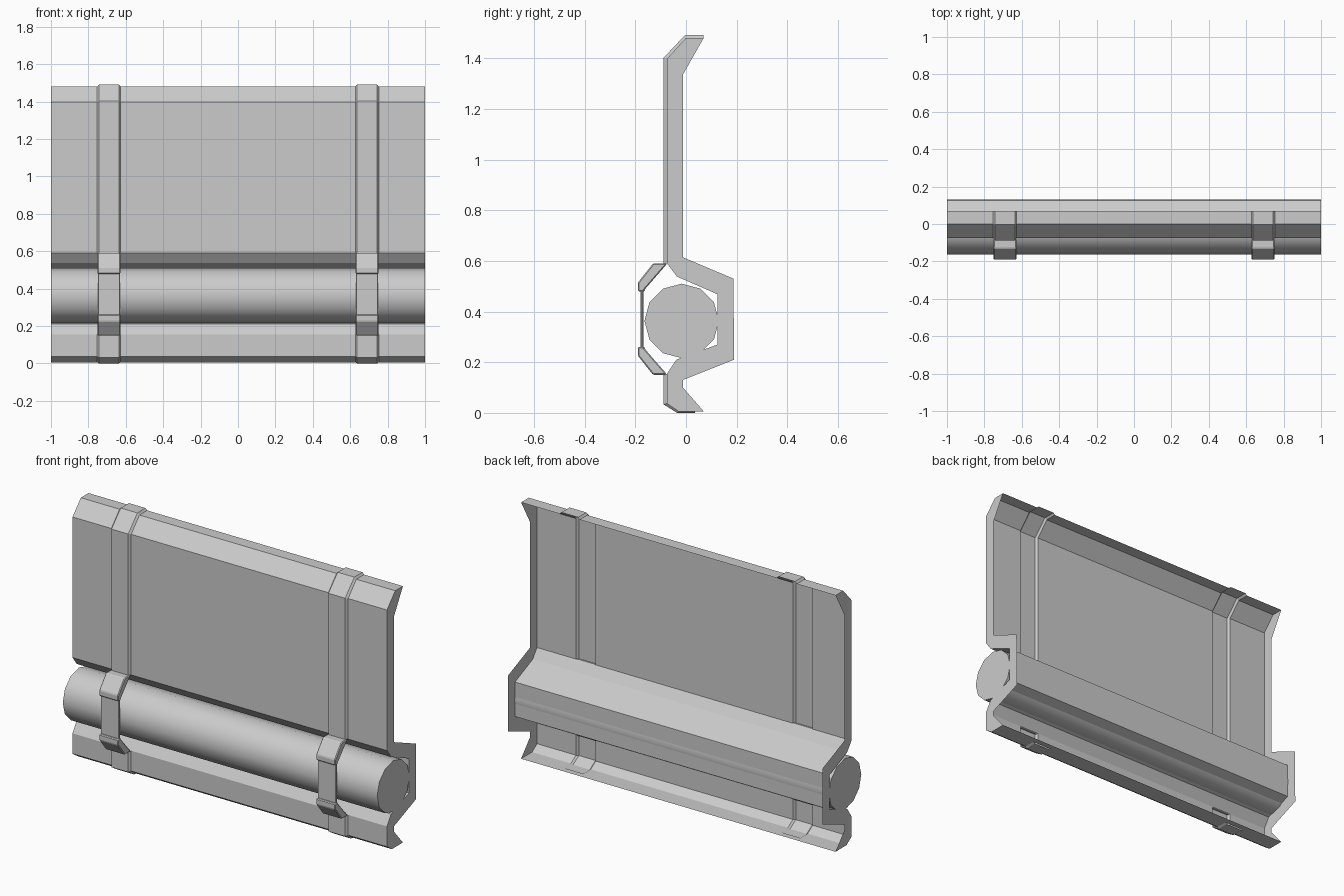
import bpy, bmesh, math

if "Cube" in bpy.data.objects:
    bpy.data.objects.remove(bpy.data.objects["Cube"])

# profiles in (y, z), running from top to bottom along the front skin
UPPER = [(.07, 1.48), (0, 1.48), (-.075, 1.398), (-.075, .59)]
CHANNEL = [(-.075, .59), (-.036, .538), (.125, .468), (.125, .27), (-.038, .21), (-.075, .154)]
LOWER = [(-.075, .154), (-.075, .037), (-.03, .006), (.035, .006)]
LIP = [(.035, .006), (.07, .006)]
FLANGE = [(-.012, .1), (-.012, .13), (.19, .21), (.187, .53), (-.012, .614), (-.012, 1.335)]
STRAP_UPPER = [(.07, 1.491), (-.004, 1.491), (-.088, 1.402), (-.088, .59)]
STRAP_LOWER = [(-.088, .154), (-.088, .033), (-.035, 0), (.035, 0)]
STRAP_X, BASE_W, TOP_W = .69, .063, .053


def finish(name, bm, solid=False):
    bmesh.ops.remove_doubles(bm, verts=bm.verts, dist=1e-5)
    if solid:
        bmesh.ops.recalc_face_normals(bm, faces=bm.faces)
    me = bpy.data.meshes.new(name)
    bm.to_mesh(me)
    bm.free()
    ob = bpy.data.objects.new(name, me)
    bpy.context.collection.objects.link(ob)
    return ob


def sheet(bm, path0, x0, path1, x1):
    """Skin between two matching profiles."""
    a = [bm.verts.new((x0, y, z)) for y, z in path0]
    b = [bm.verts.new((x1, y, z)) for y, z in path1]
    for i in range(len(a) - 1):
        bm.faces.new((a[i], a[i + 1], b[i + 1], b[i]))


def prism(name, profile, cx, half, bevel=0):
    """Closed profile extruded along x."""
    bm = bmesh.new()
    f = bm.faces.new([bm.verts.new((cx - half, y, z)) for y, z in profile])
    ext = bmesh.ops.extrude_face_region(bm, geom=[f])
    verts = [v for v in ext['geom'] if isinstance(v, bmesh.types.BMVert)]
    bmesh.ops.translate(bm, vec=(2 * half, 0, 0), verts=verts)
    ob = finish(name, bm, True)
    if bevel:
        m = ob.modifiers.new("bevel", 'BEVEL')
        m.width = bevel
        m.segments = 1
    return ob


# wall panel: thin skin, open behind the straps, with flat end plates
bm = bmesh.new()
i, o = STRAP_X - BASE_W, STRAP_X + BASE_W
for x0, x1 in ((-1, -o), (-i, i), (o, 1)):
    for part in (UPPER, LOWER):
        sheet(bm, part, x0, part, x1)
sheet(bm, CHANNEL, -1, CHANNEL, 1)
sheet(bm, LIP, -1, LIP, 1)
outline = UPPER + CHANNEL[1:] + LOWER[1:] + LIP[1:] + FLANGE
for x in (-1, 1):
    loop = [bm.verts.new((x, y, z)) for y, z in outline]
    bm.faces.new(loop if x < 0 else loop[::-1]).normal_update()
finish("wall_panel", bm)

# pipe lying in the channel
bpy.ops.mesh.primitive_cylinder_add(vertices=12, radius=.147, depth=2,
                                    location=(0, -.017, .363), rotation=(0, math.pi / 2, 0))
pipe = bpy.context.object
pipe.name = "pipe"
bpy.ops.object.shade_smooth_by_angle(angle=math.radians(40))

# clamp foot profile, mirrored for the lower foot
FOOT = [(-.075, .59), (-.13, .59), (-.19, .514), (-.19, .48), (-.163, .478), (-.163, .487), (-.082, .58)]
MID = .37
for side, tag in ((-1, "left"), (1, "right")):
    cx = side * STRAP_X
    # raised strap over the panel, with sloping sides
    bm = bmesh.new()
    for base, top in ((UPPER, STRAP_UPPER), (LOWER, STRAP_LOWER)):
        sheet(bm, base, cx - BASE_W, top, cx - TOP_W)
        sheet(bm, top, cx - TOP_W, top, cx + TOP_W)
        sheet(bm, top, cx + TOP_W, base, cx + BASE_W)
    finish("strap_" + tag, bm)
    # clamp bridging the pipe
    prism("clamp_upper_foot_" + tag, FOOT, cx, .061, .006)
    prism("clamp_lower_foot_" + tag, [(y, 2 * MID - z) for y, z in FOOT], cx, .061, .006)
    prism("clamp_band_" + tag, [(-.179, .485), (-.168, .485), (-.168, .255), (-.179, .255)],
          cx, .059, .003)
